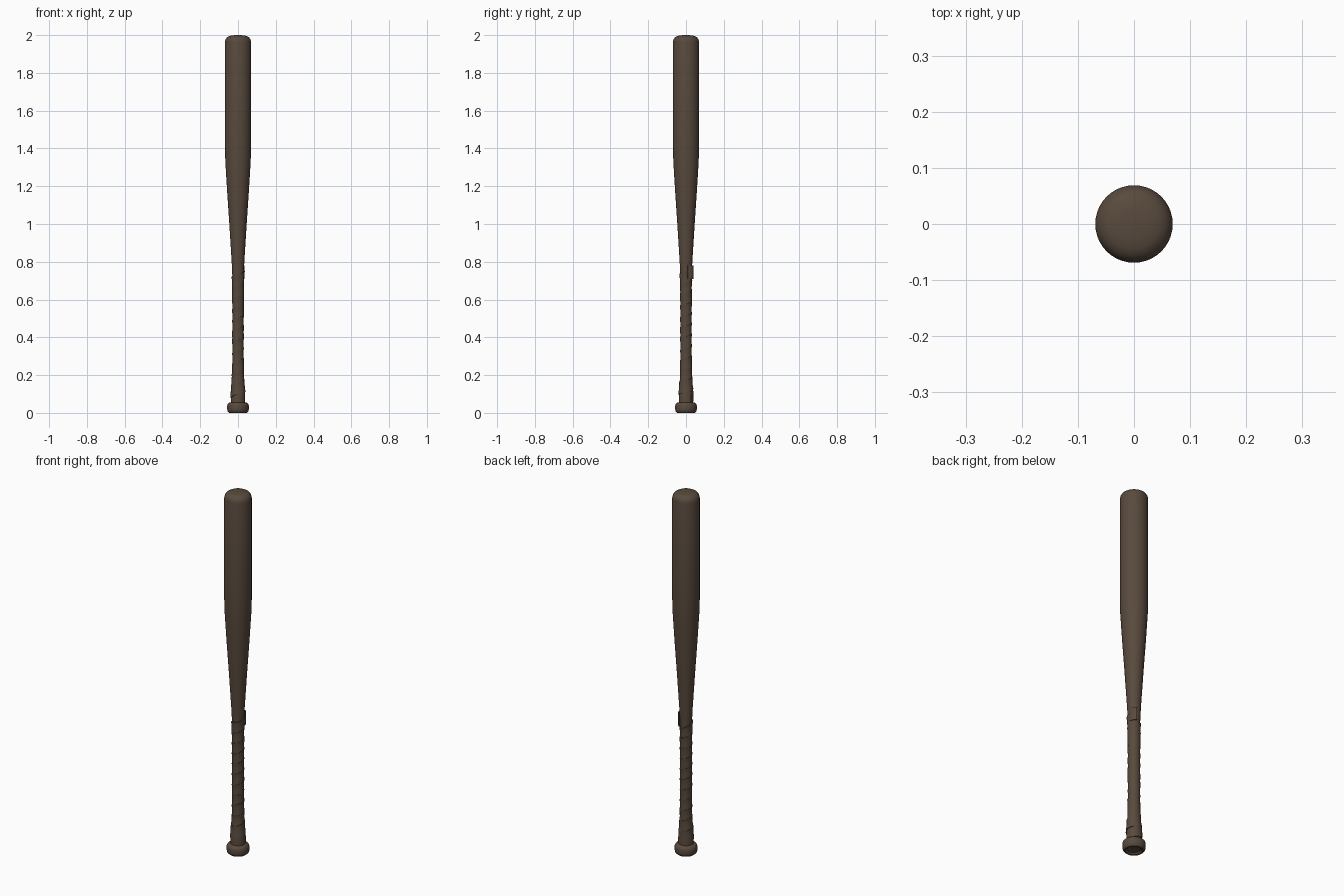
import bpy
import bmesh
import math
import random

random.seed(4)
if "Cube" in bpy.data.objects:
    bpy.data.objects.remove(bpy.data.objects["Cube"])

wood = bpy.data.materials.new("dark brown wood")
wood.use_nodes = True
COLOUR = (0.098, 0.068, 0.047, 1)
wood.diffuse_color = COLOUR
wood.node_tree.nodes["Principled BSDF"].inputs["Base Color"].default_value = COLOUR


def finish(name, bm, angle):
    bmesh.ops.recalc_face_normals(bm, faces=bm.faces)
    mesh = bpy.data.meshes.new(name)
    bm.to_mesh(mesh)
    bm.free()
    obj = bpy.data.objects.new(name, mesh)
    bpy.context.collection.objects.link(obj)
    mesh.materials.append(wood)
    bpy.ops.object.select_all(action='DESELECT')
    bpy.context.view_layer.objects.active = obj
    obj.select_set(True)
    bpy.ops.object.shade_smooth_by_angle(angle=math.radians(angle))
    return obj


def lathe(name, profile, sides=40):
    """Turn a (radius, height) profile round the z axis, capping both ends."""
    bm = bmesh.new()
    rings = []
    for r, z in profile:
        angles = [math.tau * i / sides for i in range(sides)]
        rings.append([bm.verts.new((r * math.cos(a), r * math.sin(a), z)) for a in angles])
    for low, high in zip(rings, rings[1:]):
        for i in range(sides):
            j = (i + 1) % sides
            bm.faces.new((low[i], low[j], high[j], high[i]))
    bm.faces.new(rings[0])
    bm.faces.new(rings[-1])
    return finish(name, bm, 35)


# Handle, taper, barrel and rounded end
HANDLE = [(0.038, 0.045), (0.037, 0.1), (0.032, 0.15), (0.0285, 0.2),
          (0.027, 0.3), (0.027, 0.5), (0.028, 0.68), (0.0335, 0.8)]
BARREL = [(0.046, 1.0), (0.058, 1.18), (0.067, 1.33), (0.069, 1.4), (0.069, 1.965),
          (0.066, 1.978), (0.058, 1.989), (0.045, 1.996), (0.025, 1.999), (0.006, 2.0)]
lathe("bat_body", HANDLE + BARREL)

# Knob with a shallow hollow underneath
lathe("knob", [(0.01, 0.012), (0.032, 0.009), (0.04, 0.001), (0.047, 0.0),
               (0.054, 0.007), (0.057, 0.017), (0.057, 0.038), (0.054, 0.047),
               (0.046, 0.054), (0.036, 0.056)])


def handle_radius(z):
    for (r0, z0), (r1, z1) in zip(HANDLE, HANDLE[1:]):
        if z <= z1:
            return r0 + (r1 - r0) * max(0, (z - z0) / (z1 - z0))
    return HANDLE[-1][0]


# Grip tape: an overlapping ribbon wound up the handle
def wrap_tape(name, start, end, turns, steps=28):
    pitch = (end - start) / turns
    bm = bmesh.new()
    rows = []
    count = int(turns * steps)
    wobble = [random.uniform(-1, 1) for _ in range(count + 1)]
    for i in range(count + 1):
        a = math.tau * i / steps + math.pi / 4
        base = start + pitch * i / steps
        near = wobble[max(0, i - 2):i + 3]
        shift = sum(near) / len(near)
        row = []
        for across, lift in ((0, 0.0), (0, 0.0035), (0.5, 0.003), (0.9, 0.0035), (1.12, 0.005), (1.12, 0.0)):
            z = base + pitch * across + 0.006 * shift
            r = handle_radius(z) + lift + (0.0012 * shift if lift else -0.001)
            row.append(bm.verts.new((r * math.cos(a), r * math.sin(a), z)))
        rows.append(row)
    for a, b in zip(rows, rows[1:]):
        for k in range(len(a) - 1):
            bm.faces.new((a[k], b[k], b[k + 1], a[k + 1]))
    bm.faces.new(rows[0])
    bm.faces.new(rows[-1])
    return finish(name, bm, 30)


wrap_tape("grip_tape", 0.06, 0.69, 11)

# Loose end of the tape, a thin flap lifted off the handle
bm = bmesh.new()
rows = []
for i in range(7):
    a = math.radians(i * 9 + 15)
    r = 0.033 + 0.0012 * i
    rows.append([bm.verts.new((q * math.cos(a), q * math.sin(a), z))
                 for q, z in ((r, 0.71), (r + 0.003, 0.71), (r + 0.003, 0.78), (r, 0.78))])
for p, q in zip(rows, rows[1:]):
    for k in range(4):
        n = (k + 1) % 4
        bm.faces.new((p[k], q[k], q[n], p[n]))
bm.faces.new(rows[0])
bm.faces.new(rows[-1])
finish("tape_flap", bm, 30)
